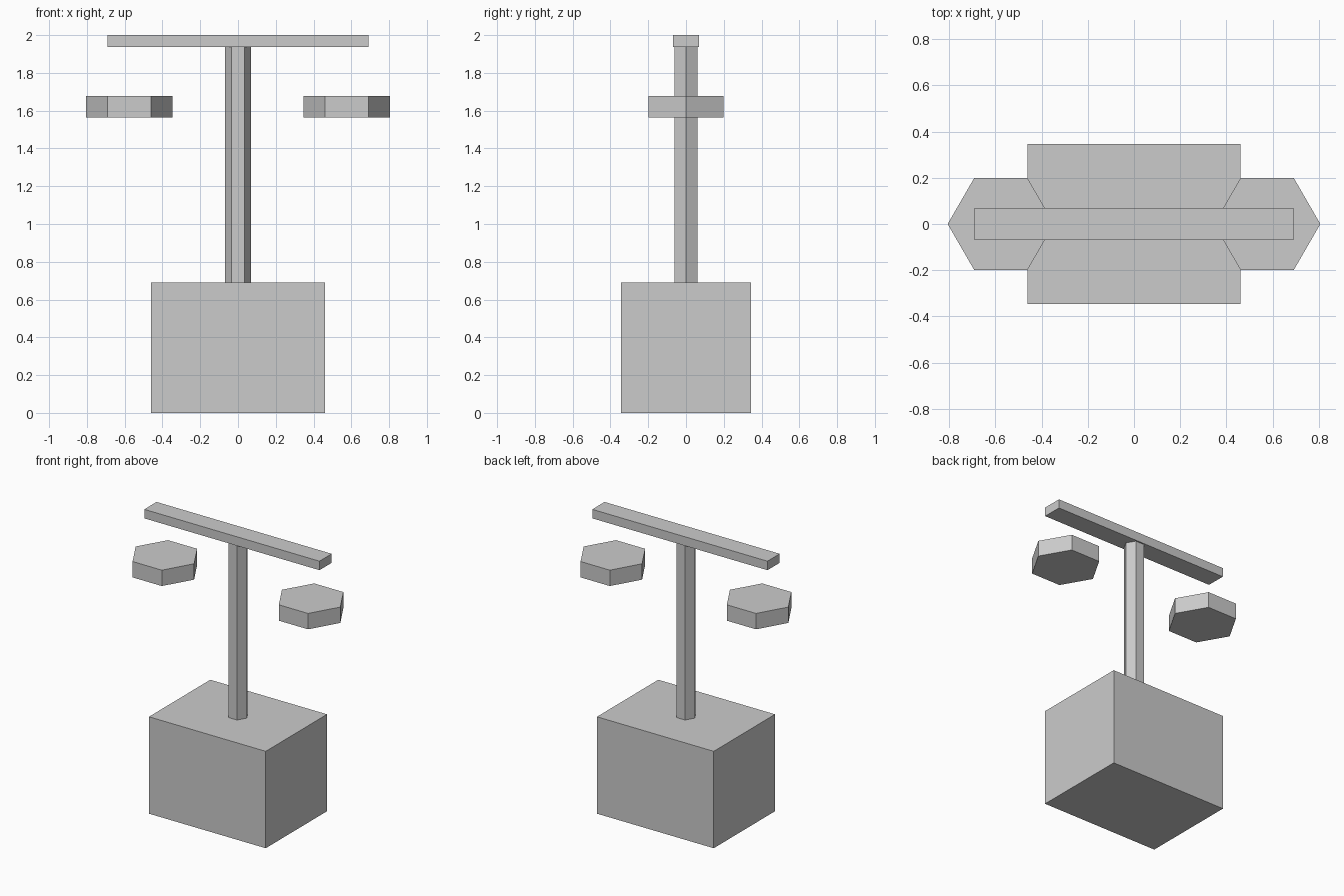
import bpy
import math

if "Cube" in bpy.data.objects:
    bpy.data.objects.remove(bpy.data.objects["Cube"])


def box(name, size, z0, z1):
    bpy.ops.mesh.primitive_cube_add(size=1, location=(0, 0, (z0 + z1) / 2))
    ob = bpy.context.object
    ob.name = name
    ob.scale = (size[0], size[1], z1 - z0)
    bpy.ops.object.transform_apply(location=False, rotation=False, scale=True)
    return ob


def hex_prism(name, x, radius, z0, z1):
    # six-sided prism with corners pointing along x
    bpy.ops.mesh.primitive_cylinder_add(
        vertices=6, radius=radius, depth=z1 - z0,
        location=(x, 0, (z0 + z1) / 2), rotation=(0, 0, math.radians(30)))
    ob = bpy.context.object
    ob.name = name
    return ob


# Block base, post and crossbeam
box("base", (0.92, 0.69), 0, 0.69)
hex_prism("post", 0, 0.069, 0.69, 1.936)
box("beam", (1.38, 0.138), 1.936, 2.0)

# Floating pans, one under each end of the beam
for side, x in (("left", -0.576), ("right", 0.576)):
    hex_prism(side + "_pan", x, 0.23, 1.565, 1.678)
